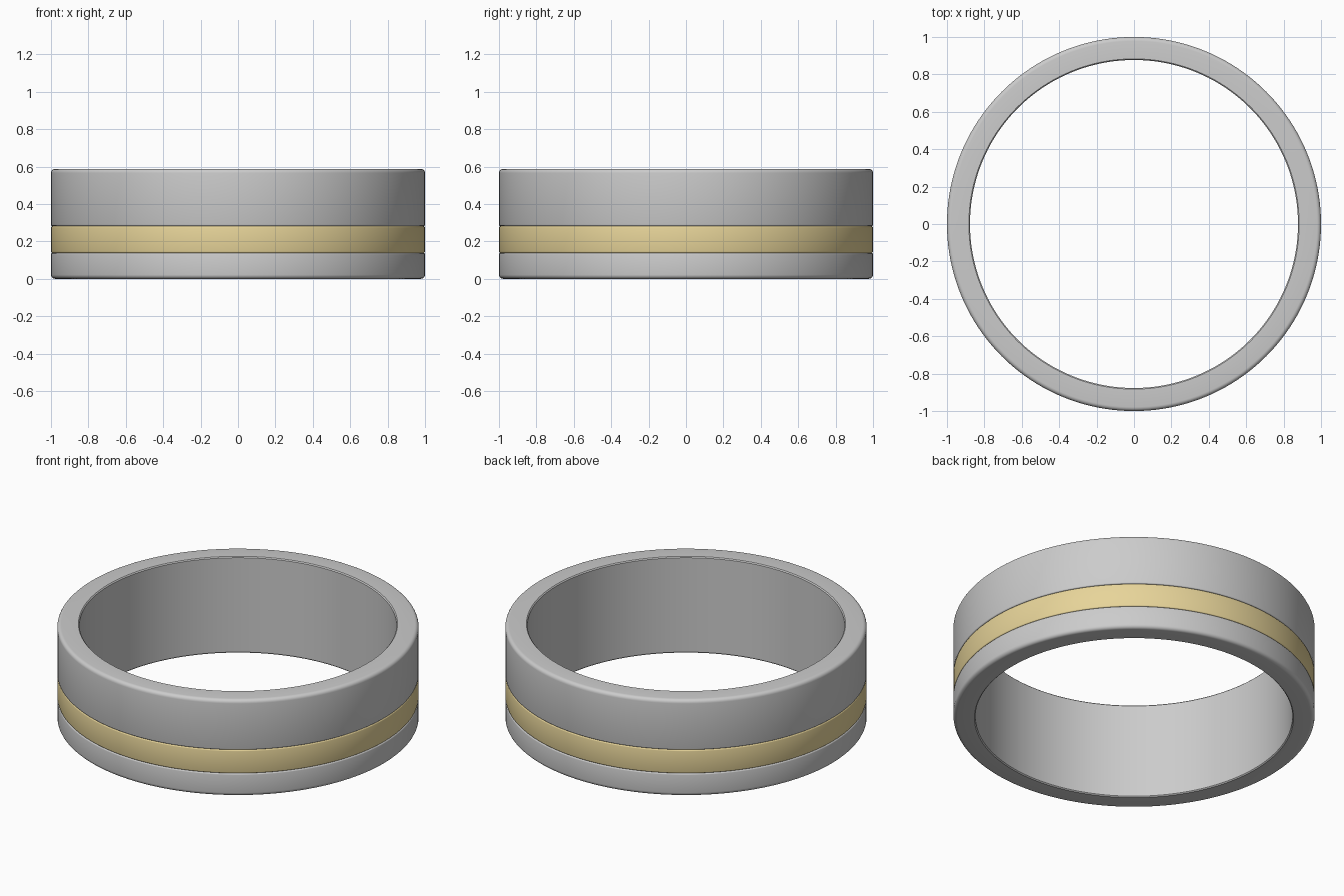
import bpy, bmesh
from math import sin, cos, pi, radians

if "Cube" in bpy.data.objects:
    bpy.data.objects.remove(bpy.data.objects["Cube"])

SEGMENTS = 160


def rounded(r, z, radius, top, steps=5):
    """Outer corner at (r, z), listed from bottom to top."""
    cz = z - radius if top else z + radius
    start = 0 if top else -pi / 2
    return [(r - radius + radius * cos(start + i / steps * pi / 2),
             cz + radius * sin(start + i / steps * pi / 2)) for i in range(steps + 1)]


def lathe(name, profile, color=None):
    """Revolve a closed (radius, z) profile around z."""
    bm = bmesh.new()
    rings = []
    for s in range(SEGMENTS):
        a = 2 * pi * s / SEGMENTS
        rings.append([bm.verts.new((r * cos(a), r * sin(a), z)) for r, z in profile])
    n = len(profile)
    for s in range(SEGMENTS):
        a, b = rings[s], rings[(s + 1) % SEGMENTS]
        for i in range(n):
            j = (i + 1) % n
            bm.faces.new((a[i], b[i], b[j], a[j]))
    bmesh.ops.recalc_face_normals(bm, faces=bm.faces)
    mesh = bpy.data.meshes.new(name)
    bm.to_mesh(mesh)
    bm.free()
    obj = bpy.data.objects.new(name, mesh)
    bpy.context.collection.objects.link(obj)
    if color:
        mat = bpy.data.materials.new(name + "_material")
        mat.diffuse_color = color
        mat.use_nodes = True
        mat.node_tree.nodes["Principled BSDF"].inputs["Base Color"].default_value = mat.diffuse_color
        mesh.materials.append(mat)
    bpy.ops.object.select_all(action='DESELECT')
    obj.select_set(True)
    bpy.context.view_layer.objects.active = obj
    bpy.ops.object.shade_smooth_by_angle(angle=radians(35))
    return obj


R, INNER, HEIGHT = 1.0, 0.877, 0.588
BAND_LOW, BAND_HIGH, FLOOR = 0.138, 0.282, 0.96

# Main ring with a recess for the inlay
lathe("ring_body",
      [(INNER, 0.006), (INNER + 0.006, 0)]
      + rounded(R, 0, 0.022, False)
      + rounded(R, BAND_LOW, 0.008, True, 3)
      + [(FLOOR, BAND_LOW), (FLOOR, BAND_HIGH)]
      + rounded(R, BAND_HIGH, 0.008, False, 3)
      + rounded(R, HEIGHT, 0.022, True)
      + [(INNER + 0.006, HEIGHT), (INNER, HEIGHT - 0.006)])

# Gold inlay band
lathe("gold_inlay",
      [(FLOOR, BAND_LOW)]
      + rounded(R - 0.001, BAND_LOW, 0.008, False, 3)
      + rounded(R - 0.001, BAND_HIGH, 0.008, True, 3)
      + [(FLOOR, BAND_HIGH)],
      (0.80, 0.66, 0.32, 1))
